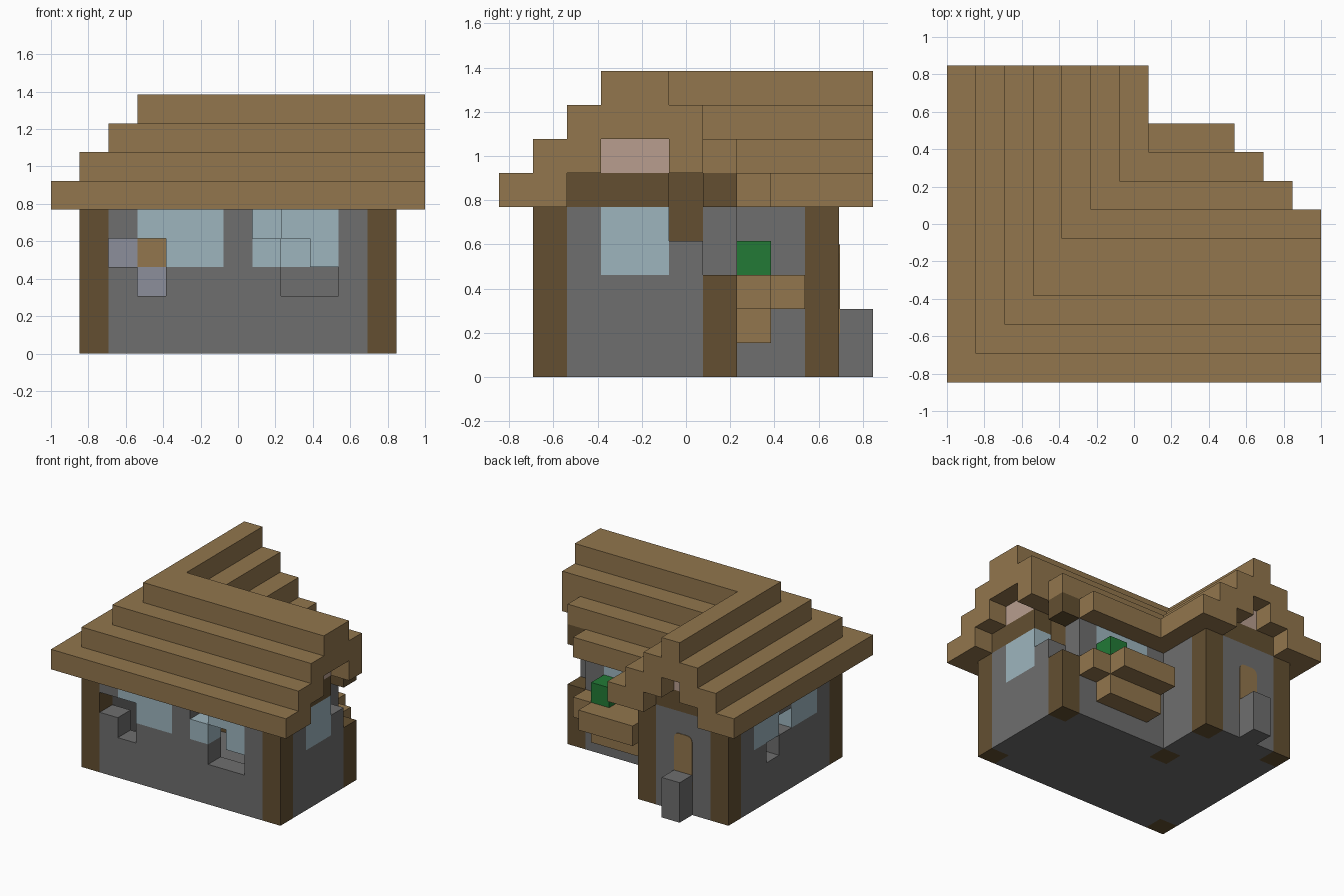
import bpy, bmesh
from mathutils import Vector

if "Cube" in bpy.data.objects:
    bpy.data.objects.remove(bpy.data.objects["Cube"], do_unlink=True)

U = 2 / 13                              # edge of one building block
ORIGIN = Vector((-1, -5.5 * U, 0))


def material(name, rgb):
    linear = [((c / 255 + 0.055) / 1.055) ** 2.4 for c in rgb] + [1]
    m = bpy.data.materials.new(name)
    m.use_nodes = True
    m.diffuse_color = linear
    m.node_tree.nodes["Principled BSDF"].inputs["Base Color"].default_value = linear
    return m


PLANK = material("plank brown", (146, 118, 77))
LOG = material("dark log", (99, 79, 49))
STONE = material("stone grey", (110, 110, 110))
GLASS = material("pale blue glass", (157, 181, 190))
PINK = material("pink pane", (184, 158, 143))
LILAC = material("lilac stone", (140, 143, 155))
LEAF = material("leaf green", (34, 122, 54))


def block(i, j, k):
    """Cells of a box; each argument is an index or an inclusive pair."""
    spans = [range(a[0], a[1] + 1) if isinstance(a, tuple) else (a,) for a in (i, j, k)]
    return {(x, y, z) for x in spans[0] for y in spans[1] for z in spans[2]}


def finish(name, bm, mat):
    me = bpy.data.meshes.new(name)
    bm.to_mesh(me)
    bm.free()
    me.materials.append(mat)
    ob = bpy.data.objects.new(name, me)
    bpy.context.collection.objects.link(ob)
    return ob


def build(name, cells, mat):
    """Mesh the outer skin of a set of blocks."""
    bm = bmesh.new()
    for c in sorted(cells):
        for axis in range(3):
            for side in (0, 1):
                n = list(c)
                n[axis] += 2 * side - 1
                if tuple(n) in cells:
                    continue
                u, v = (axis + 1) % 3, (axis + 2) % 3
                corners = []
                for du, dv in ((0, 0), (1, 0), (1, 1), (0, 1)):
                    p = list(c)
                    p[axis] += side
                    p[u] += du
                    p[v] += dv
                    corners.append(bm.verts.new(ORIGIN + Vector(p) * U))
                bm.faces.new(corners if side else corners[::-1])
    bmesh.ops.remove_doubles(bm, verts=bm.verts, dist=0.001)
    return finish(name, bm, mat)


def plate(name, x, y, z, mat, rounding=0.0):
    """Thin upright plate facing front or back, in block units."""
    bm = bmesh.new()
    bmesh.ops.create_cube(bm, size=1)
    lo, hi = Vector((x[0], 0, z[0])) * U, Vector((x[1], 0, z[1])) * U
    mid, size = (lo + hi) / 2 + ORIGIN + Vector((0, y * U, 0)), hi - lo
    for v in bm.verts:
        v.co = Vector((v.co.x * size.x, v.co.y * 0.008, v.co.z * size.z)) + mid
    if rounding:
        edges = [e for e in bm.edges
                 if abs(e.verts[0].co.y - e.verts[1].co.y) > 0.004]
        bmesh.ops.bevel(bm, geom=edges, offset=rounding, segments=3,
                        profile=0.5, affect='EDGES')
    return finish(name, bm, mat)


# House footprint: front wing plus back wing
plan = {c[:2] for c in block((1, 11), (1, 6), 0) | block((1, 5), (1, 9), 0)}
rim = {(i, j) for i, j in plan
       if any((i + a, j + b) not in plan for a in (-1, 0, 1) for b in (-1, 0, 1))}

# Corner posts, one of them broken off
posts = set()
for i, j in ((1, 1), (11, 1), (5, 6), (5, 9), (1, 9)):
    posts |= block(i, j, (0, 4))
posts |= block(11, 6, (0, 2))
build("corner_posts", posts, LOG)

# Missing blocks in the walls
gaps = block(11, 6, (3, 4)) | block(11, 5, 4)
gaps |= block(2, 1, 3) | block(3, 1, (2, 3))
gaps |= block(7, 1, 4) | block(8, 1, (2, 3)) | block(9, 1, 2)
gaps |= block(1, 6, 2) | block(1, 5, 3)

# Windows
windows = {
    "front_window_a": block((3, 5), 1, (3, 4)),
    "front_window_b": block((7, 9), 1, (3, 4)),
    "back_window": block((7, 9), 6, (3, 4)),
    "end_window": block(11, (3, 4), (3, 4)),
    "side_window_a": block(1, (3, 4), (3, 4)),
    "side_window_b": block(1, (6, 7), (3, 4)),
}
panes = set().union(*windows.values())
for name, cells in windows.items():
    build(name, cells - gaps, GLASS)

# Stone walls and floor
walls = {(i, j, k) for i, j in rim for k in range(5)}
floor = {(i, j, 0) for i, j in plan}
build("stone_walls", (walls | floor) - posts - gaps - panes, STONE)

# Beams below the gables
beam = (block(11, (2, 6), 5) - block(11, 5, 5)) | block((2, 4), 9, 5)
build("gable_beams", beam, LOG)
build("inner_beam", block(10, 5, (4, 5)), LOG)


# Stepped roof: hollow layers, the inner eave crumbling at one end
def roof_plan(m):
    return ({(i, j) for i in range(m, 13) for j in range(m, 8 - m)}
            | {(i, j) for i in range(m, 7 - m) for j in range(m, 11)})


roof = {(i, j, 5 + m) for m in range(4) for i, j in roof_plan(m) - roof_plan(m + 2)}
roof = {c for c in roof
        if not (c[0] == 12 and c[1] > 5) and not (c[0] == 11 and c[1] > 6)}
build("stepped_roof", roof - beam, PLANK)

# Gable panes
build("end_gable_pane", block(11, (3, 4), 6), PINK)
build("back_gable_pane", block(3, 9, 6), PINK)

# Back door and its step
plate("back_door", (3, 4), 10, (1, 3.9), PLANK, 0.04)
plate("door_inside", (3, 4), 9, (3, 4), PLANK)
plate("inner_panel_low", (3, 4), 9, (1, 3), LILAC)
plate("inner_panel_side", (2, 3), 9, (3, 4), LILAC)
build("door_step", block(3, 10, (0, 1)), STONE)

# Planter with a bush
build("planter", block((7, 10), 7, 2) | block((7, 9), 8, 2) | block((7, 9), 7, 1), PLANK)
build("bush", block(9, 7, 3), LEAF)
